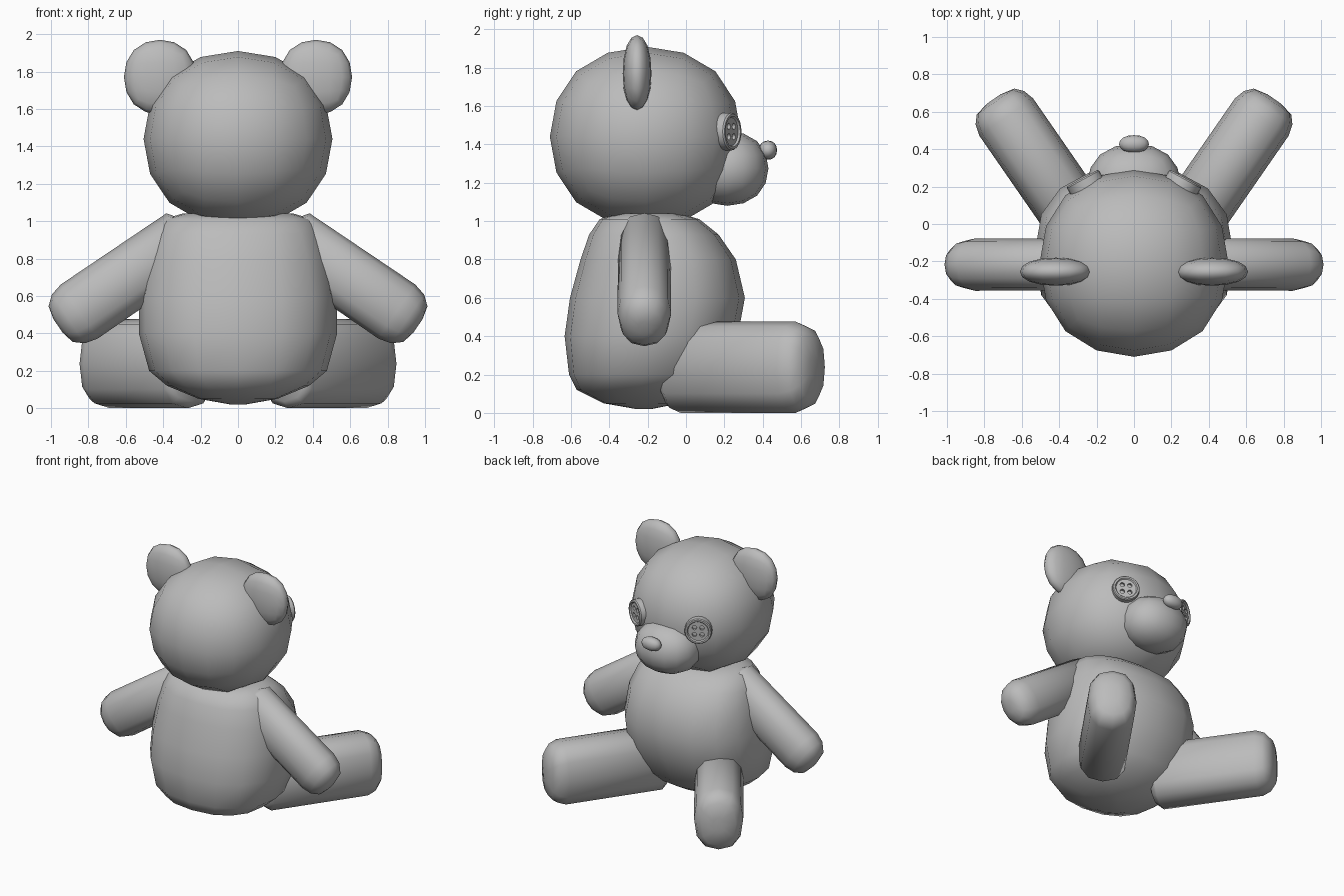
import bpy, bmesh, math
from mathutils import Vector

if "Cube" in bpy.data.objects:
    bpy.data.objects.remove(bpy.data.objects["Cube"])

grey = bpy.data.materials.new("soft grey")
grey.diffuse_color = (0.5, 0.5, 0.5, 1)
grey.use_nodes = True
grey.node_tree.nodes["Principled BSDF"].inputs["Base Color"].default_value = grey.diffuse_color


def finish(ob, angle):
    ob.data.materials.clear()
    ob.data.materials.append(grey)
    bpy.ops.object.select_all(action='DESELECT')
    bpy.context.view_layer.objects.active = ob
    ob.select_set(True)
    bpy.ops.object.shade_smooth_by_angle(angle=math.radians(angle))


def bake(ob):
    """Replace the mesh by its modified version."""
    dg = bpy.context.evaluated_depsgraph_get()
    ob.data = bpy.data.meshes.new_from_object(ob.evaluated_get(dg))
    ob.modifiers.clear()


def add(name, bm):
    me = bpy.data.meshes.new(name)
    bm.to_mesh(me)
    bm.free()
    ob = bpy.data.objects.new(name, me)
    bpy.context.collection.objects.link(ob)
    return ob


def blob(name, lo, hi):
    """Rounded cube of 16 sides around, fitted to a bounding box."""
    bm = bmesh.new()
    bmesh.ops.create_cube(bm, size=2)
    ob = add(name, bm)
    ob.modifiers.new("round", 'SUBSURF').levels = 2
    bake(ob)
    top = [max(v.co[i] for v in ob.data.vertices) for i in range(3)]
    for v in ob.data.vertices:
        v.co = [(lo[i] + hi[i]) / 2 + v.co[i] / top[i] * (hi[i] - lo[i]) / 2 for i in range(3)]
    finish(ob, 60)
    return ob


def loft(name, origin, axis, u, v, rings, n=16, p=2.0):
    """Superellipse rings (t, half u, half v, shift v) along an axis, capped."""
    o, axis, u, v = Vector(origin), Vector(axis).normalized(), Vector(u).normalized(), Vector(v).normalized()
    bm = bmesh.new()
    rows = []
    for t, ru, rv, sv in rings:
        row = []
        for k in range(n):
            a = 2 * math.pi * k / n
            c, s = math.cos(a), math.sin(a)
            cu = math.copysign(abs(c) ** (2 / p), c)
            cv = math.copysign(abs(s) ** (2 / p), s)
            row.append(bm.verts.new(o + axis * t + u * ru * cu + v * (rv * cv + sv)))
        rows.append(row)
    for a, b in zip(rows, rows[1:]):
        for k in range(n):
            m = (k + 1) % n
            bm.faces.new((a[k], a[m], b[m], b[k]))
    bm.faces.new(rows[0][::-1])
    bm.faces.new(rows[-1])
    bmesh.ops.recalc_face_normals(bm, faces=bm.faces)
    return add(name, bm)


# head, muzzle and nose
blob("head", (-0.505, -0.71, 0.97), (0.505, 0.29, 1.91))
blob("muzzle", (-0.25, 0.0, 1.08), (0.25, 0.43, 1.47))
blob("nose", (-0.08, 0.38, 1.32), (0.08, 0.475, 1.42))

# body: height, half width, back, front
profile = [(0.02, 0.04, -0.26, -0.18), (0.05, 0.21, -0.43, -0.03), (0.12, 0.38, -0.57, 0.09),
           (0.2, 0.475, -0.61, 0.17), (0.4, 0.53, -0.633, 0.27), (0.6, 0.53, -0.605, 0.307),
           (0.8, 0.5, -0.55, 0.26), (0.93, 0.455, -0.505, 0.17), (1.01, 0.4, -0.45, 0.07),
           (1.04, 0.3, -0.36, -0.03)]
body = loft("body", (0, 0, 0), (0, 0, 1), (1, 0, 0), (0, 1, 0),
            [(z, w, (f - b) / 2, (f + b) / 2) for z, w, b, f in profile], 16, 2.35)
finish(body, 60)

for s, side in ((-1, "left"), (1, "right")):
    # ear
    blob("ear_" + side, (s * 0.417 - 0.193, -0.33, 1.57), (s * 0.417 + 0.193, -0.18, 1.97))

    # arm
    arm = loft("arm_" + side, (s * 0.51, -0.217, 0.748), (s * 0.826, 0, -0.563), (0, 1, 0),
               (s * 0.563, 0, 0.826),
               [(t, 0.14 * k, 0.175 * k, 0) for t, k in
                ((-0.32, 0.6), (-0.27, 0.98), (0.41, 1), (0.48, 0.9), (0.53, 0.66), (0.547, 0.25))],
               12, 2.2)
    finish(arm, 60)

    # leg
    leg = loft("leg_" + side, (s * 0.194, -0.135, 0.238), (s * 0.569, 0.822, 0),
               (s * 0.822, -0.569, 0), (0, 0, 1),
               [(t, 0.175 * k, 0.238 * k, 0) for t, k in
                ((0.09, 0.85), (0.13, 1), (0.86, 1), (0.92, 0.9), (0.96, 0.7), (0.977, 0.25))],
               12, 2.5)
    finish(leg, 60)

    # button eye with raised rim and four holes
    centre, axis = Vector((s * 0.272, 0.238, 1.467)), Vector((s * 0.48, 0.877, 0))
    u, v = Vector((s * 0.877, -0.48, 0)), Vector((0, 0, 1))
    eye = loft("button_eye_" + side, centre, axis, u, v,
               [(t, r, r, 0) for t, r in ((-0.06, 0.098), (0, 0.098), (0.008, 0.092),
                                          (0.008, 0.08), (-0.002, 0.073))], 24)
    for a in (-1, 1):
        for b in (-1, 1):
            cut = loft("hole_cutter", centre + u * a * 0.027 + v * b * 0.027, axis, u, v,
                       [(-0.022, 0.017, 0.017, 0), (0.03, 0.017, 0.017, 0)], 12)
            cut.hide_render = True
            mod = eye.modifiers.new("hole", 'BOOLEAN')
            mod.operation, mod.solver, mod.object = 'DIFFERENCE', 'EXACT', cut
            bake(eye)
            bpy.data.objects.remove(cut)
    finish(eye, 30)
